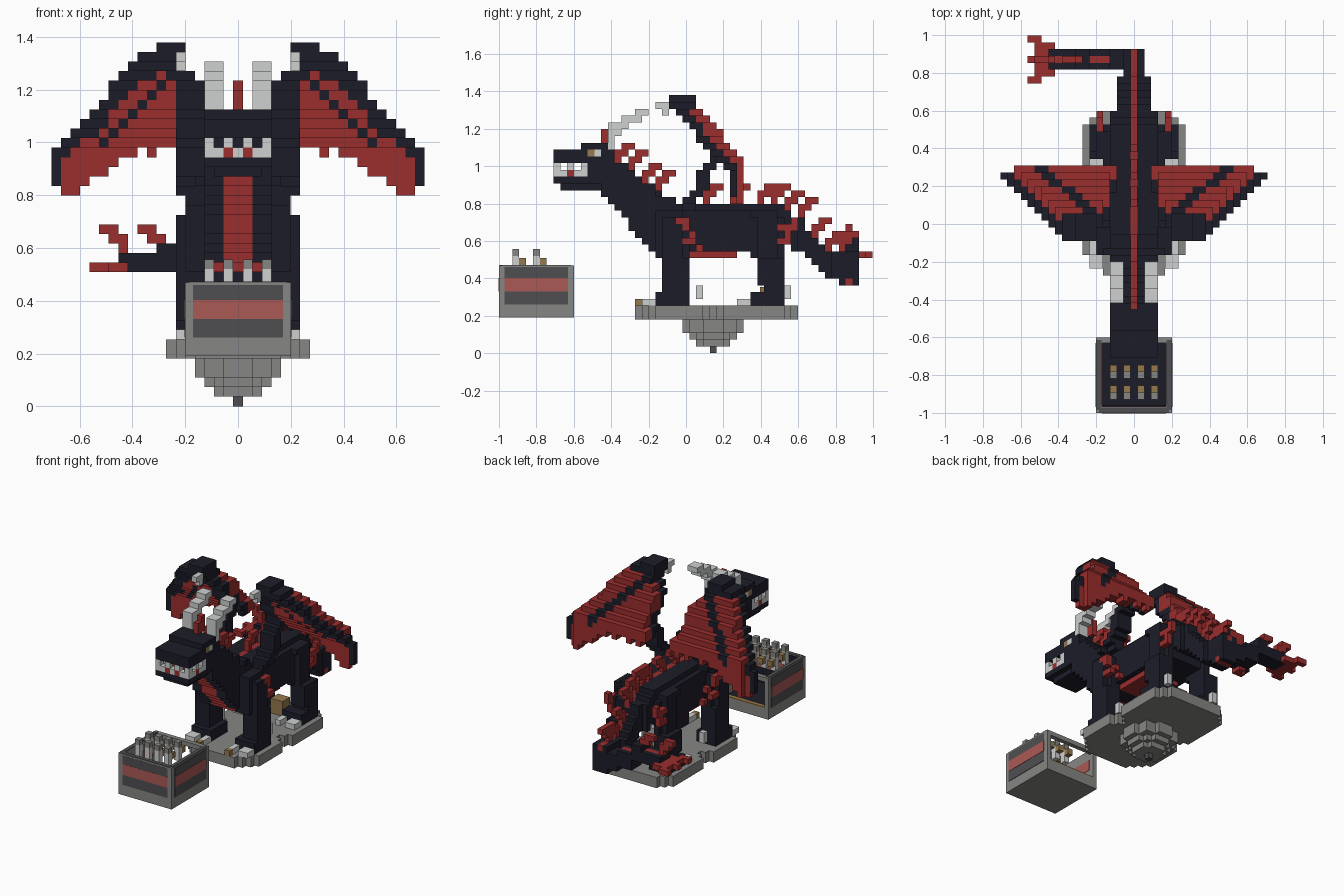
import bpy, math

cube = bpy.data.objects.get("Cube")
if cube:
    bpy.data.objects.remove(cube)

V = 0.0363  # edge of one block
COLOURS = {
    "midnight": (0.012, 0.012, 0.022), "red": (0.33, 0.027, 0.027),
    "bone": (0.62, 0.63, 0.63), "stone": (0.24, 0.24, 0.23),
    "dark_stone": (0.078, 0.078, 0.083), "gold": (0.30, 0.19, 0.075),
    "faded_red": (0.40, 0.10, 0.09),
}
NAMES = list(COLOURS)
MATS = []
for name, rgb in COLOURS.items():
    m = bpy.data.materials.new(name)
    m.use_nodes = True
    m.diffuse_color = (*rgb, 1)
    m.node_tree.nodes["Principled BSDF"].inputs["Base Color"].default_value = (*rgb, 1)
    MATS.append(m)


def finish(name, verts, faces, mats):
    mesh = bpy.data.meshes.new(name)
    mesh.from_pydata(verts, [], faces)
    for m in MATS:
        mesh.materials.append(m)
    for p, i in zip(mesh.polygons, mats):
        p.material_index = i
    obj = bpy.data.objects.new(name, mesh)
    bpy.context.collection.objects.link(obj)


# Corner pattern of a block side: axis a, sign s
def side(cell, a, s):
    b, c = (a + 1) % 3, (a + 2) % 3
    ring = [(0, 0), (1, 0), (1, 1), (0, 1)]
    out = []
    for p, q in (ring if s > 0 else ring[::-1]):
        v = list(cell)
        v[a] += 1 if s > 0 else 0
        v[b] += p
        v[c] += q
        out.append(tuple(v))
    return out


# Skin a dictionary of cells with outer faces only
def build(name, cells):
    index, faces, mats = {}, [], []
    for cell, col in cells.items():
        for a in range(3):
            for s in (1, -1):
                n = list(cell)
                n[a] += s
                if tuple(n) not in cells:
                    faces.append([index.setdefault(v, len(index)) for v in side(cell, a, s)])
                    mats.append(NAMES.index(col))
    verts = [((x - 0.5) * V, (y - 0.5) * V, z * V) for x, y, z in index]
    finish(name, verts, faces, mats)


def fill(cells, xs, ys, zs, col="midnight"):
    for x in range(xs[0], xs[1] + 1):
        for y in range(ys[0], ys[1] + 1):
            for z in range(zs[0], zs[1] + 1):
                cells[x, y, z] = col


def mirror(cells):
    for (x, y, z), col in list(cells.items()):
        cells[-x, y, z] = col


def slab(name, size, loc, col):
    x, y, z = (s / 2 for s in size)
    vs = [(loc[0] + i * x, loc[1] + j * y, loc[2] + k * z)
          for i in (-1, 1) for j in (-1, 1) for k in (-1, 1)]
    fs = [(0, 1, 3, 2), (4, 6, 7, 5), (0, 4, 5, 1), (2, 3, 7, 6), (0, 2, 6, 4), (1, 5, 7, 3)]
    finish(name, vs, fs, [NAMES.index(col)] * 6)


# Body, neck and tail
body = {}
neck_back = {27: -9, 26: -8, 25: -7, 24: -5, 23: -4, 22: -2}
for z in range(14, 28):
    front = round(-12 + (23 - z) * 0.9) if z < 24 else -12
    for y in range(front, neck_back.get(z, 13 if z > 14 else 0) + 1):
        w = 3 if y < -4 or z in (14, 21, 22) else 4
        fill(body, (-w, w), (y, y), (z, z))
        if z < 24 and y <= front + 1:
            s = 2 if z == 14 else 1
            fill(body, (-s, s), (y, y), (z, z), "red")
fill(body, (-3, 3), (1, 7), (14, 14), "red")
for y in range(14, 26):
    low = max(10, round(17 - (y - 14) * 0.8))
    w = 3 if y < 17 else 2 if y < 22 else 1
    fill(body, (-w, w), (y, y), (low, max(14, low + 4 - (y > 17))))
for x in range(-12, 0):  # sideways end of the tail
    low = 11 if x > -4 else 12 if x > -7 else 14
    fill(body, (x, x), (23, 25), (low, low + (2 if x > -9 else 1)))
    if -12 < x < -8 or -7 < x < -3:
        body[x, 24, low + (2 if x > -9 else 1)] = "red"
fill(body, (-1, 1), (24, 24), (10, 10), "red")
tops = {}
for (x, y, z) in body:
    if x == 0:
        tops[y] = max(tops.get(y, 0), z)
for y, z in tops.items():
    if y > -12:
        body[0, y, z] = "red"
build("body_and_tail", body)

# Hooked spines along the back and on the tail end
spines = {}
for y in (-10, -8, -6, -4, 3, 7, 11, 13, 15, 17, 19, 21, 23):
    for dy, dz in ((0, 1), (0, 2), (1, 2), (1, 3), (2, 3)):
        spines[0, y + dy, tops[y] + dz] = "red"
fill(spines, (0, 0), (-12, -11), (31, 32), "red")
spines[0, -11, 33] = "red"
for x in (-8, -12):
    for dx, z in ((0, 16), (0, 17), (-1, 17), (-1, 18), (-2, 18)):
        fill(spines, (x + dx, x + dx), (24, 24), (z, z), "red")
build("back_spines", spines)

# Forked tail fin
fin = {}
for s in (-1, 1):
    for x, lo, hi in ((-13, 0, 2), (-14, 1, 2), (-14, 3, 3), (-15, 3, 3), (-12, 2, 2)):
        for d in range(lo, hi + 1):
            fin[x, 24 + s * d, 14] = "red"
fill(fin, (-15, -13), (24, 24), (14, 14), "red")
fill(fin, (-15, -14), (27, 27), (14, 14), "red")
build("tail_fin", fin)

# Head with jaws, teeth, tongue and eyes
head = {}
fill(head, (-3, 3), (-19, -11), (28, 29))
fill(head, (-3, 3), (-15, -12), (30, 30))
fill(head, (-3, 3), (-14, -10), (26, 27))
fill(head, (-3, 3), (-19, -10), (25, 25))
fill(head, (-2, 2), (-18, -10), (24, 24))
fill(head, (-1, 1), (-18, -15), (26, 26), "red")
for y in range(-19, -14):
    for x in (-3, 3):
        head[x, y, 26] = "red" if y == -17 else "bone"
        if y % 2:
            head[x, y, 27] = "bone"
for x in range(-3, 4):
    head[x, -19, 26] = "red" if abs(x) == 1 else "bone"
    if x % 2:
        head[x, -19, 27] = "bone"
for x in (-3, 3):
    head[x, -14, 29] = "gold"
    head[x, -13, 29] = "bone"
build("head", head)

# Curved horns
horns = {}
for y, lo, hi in ((-11, 30, 33), (-10, 32, 33), (-9, 33, 34), (-8, 34, 34), (-7, 34, 35), (-6, 35, 35)):
    fill(horns, (2, 3), (y, y), (lo, hi), "bone")
mirror(horns)
build("horns", horns)


# Legs with toes, heel claws and red scales on the outer side
def legs(name, y, back, scales):
    c = {}
    fill(c, (4, 5 - back), (y - 4, y), (14, 19))
    fill(c, (4, 6 - back), (y - 3, y - 1), (14, 19))
    fill(c, (4, 5), (y - 4, y - 1), (20, 20))
    fill(c, (4, 6), (y - 3, y), (10, 13))
    fill(c, (4, 6), (y - 2 - (not back), y), (9, 9))
    fill(c, (3, 6), (y - 4, y), (7, 8))
    for x in (3, 5, 6):
        fill(c, (x, x), (y - 6, y - 5), (7, 7), "bone")
    if not back:
        c[3, y - 7, 7] = "gold"
    fill(c, (5, 5), (y + 2 - back, y + 2 - back), (8, 9), "bone")
    for sy, sz in scales:
        c[6 - back, sy, sz] = "red"
    mirror(c)
    build(name, c)


legs("front_legs", 0, 0, ((-1, 19), (0, 19), (0, 18), (0, 16), (1, 16)))
legs("hind_legs", 14, 1, ((14, 16), (14, 18)))

# Red flank scales and thigh spikes
scales = {}
for y, z in ((1, 17), (2, 15), (15, 17), (15, 18), (16, 18), (16, 19), (15, 16)):
    scales[5, y, z] = "red"
mirror(scales)
build("side_scales", scales)

# Wings: a sloping membrane, dark leading edge, finger bone and arm
wing = {}
upper = (28, 33, 34, 37, 37, 37, 36, 36, 35, 34, 33, 31, 30, 29, 28, 27, 26)
lower = (27, 26, 27, 26, 27, 27, 26, 27, 26, 26, 25, 24, 24, 23, 22, 22, 23)
for i, (hi, lo) in enumerate(zip(upper, lower)):
    x = i + 3
    for z in range(lo, hi + 1):
        y = min(7, round(-2.5 + (37 - z) * 0.83))
        bone = x + z == 41 and x < 15
        edge = x == 19 or z > hi - (3 if x < 16 else 2)
        wing[x, y, z] = "midnight" if edge or bone or x < 7 else "red"
        for b in range(y + 1, min(7 if x > 17 else 8, y + 3) + 1):
            rim = b == y + 1 and z == hi
            strut = x < 15 and x + z in (41, 42)
            wing[x, b, z] = "midnight" if z > 35 or strut or rim or x == 19 else "red"
for z in range(21, 31):
    y = round((z - 21) * 0.5)
    fill(wing, (4, 6 if z > 21 else 5), (y, y + 1), (z, z))
fill(wing, (6, 8), (-2, 0), (36, 37))
fill(wing, (6, 6), (-4, -3), (36, 36), "bone")
fill(wing, (6, 6), (-3, -3), (35, 35), "bone")
mirror(wing)
build("wings", wing)

# Floating stone base: two joined octagons over a stepped point
base = {}
for x in range(-7, 8):
    for y in range(-7, 17):
        hind = abs(y - 10) < 7 and abs(x) + abs(y - 10) < 12
        fore = abs(y + 1) < 7 and abs(x) + abs(y + 1) < 11
        if hind or fore:
            fill(base, (x, x), (y, y), (5, 6), "stone")
for z, r in enumerate((0, 2, 3, 4, 4)):
    for x in range(-r, r + 1):
        for y in range(-r, r + 1):
            if math.hypot(x, y) < r + 0.4:
                base[x, y + 4, z] = "stone" if z else "dark_stone"
build("stone_base", base)
slab("gold_block", (0.09, 0.08, 0.1), (0.015, 0.435, 0.304), "gold")

# Crate in front: floor, walls, open back with a frame
slab("crate_floor", (0.4, 0.4, 0.03), (0, -0.8, 0.205), "stone")
slab("crate_lining", (0.34, 0.34, 0.008), (0, -0.8, 0.224), "midnight")
slab("crate_front", (0.4, 0.03, 0.25), (0, -0.985, 0.345), "stone")
slab("crate_front_lining", (0.34, 0.008, 0.24), (0, -0.966, 0.345), "midnight")
slab("crate_front_lining_stripe", (0.33, 0.004, 0.072), (0, -0.961, 0.366), "faded_red")
slab("crate_back_sill", (0.34, 0.03, 0.04), (0, -0.615, 0.24), "stone")
slab("crate_sill_trim", (0.34, 0.03, 0.008), (0, -0.615, 0.264), "gold")
slab("crate_back_rail", (0.34, 0.03, 0.03), (0, -0.615, 0.455), "stone")
for s, label in ((1, "left"), (-1, "right")):
    slab("crate_wall_" + label, (0.03, 0.37, 0.25), (s * 0.185, -0.785, 0.345), "stone")
    slab("crate_panel_" + label, (0.004, 0.34, 0.2), (s * 0.201, -0.8, 0.36), "dark_stone")
    slab("crate_stripe_" + label, (0.006, 0.34, 0.072), (s * 0.202, -0.8, 0.366), "faded_red")
    slab("crate_inner_stripe_" + label, (0.004, 0.33, 0.072), (s * 0.1695, -0.8, 0.366), "faded_red")
    slab("crate_rim_" + label, (0.026, 0.37, 0.004), (s * 0.185, -0.8, 0.471), "dark_stone")
slab("crate_panel_front", (0.34, 0.004, 0.2), (0, -0.999, 0.36), "dark_stone")
slab("crate_stripe_front", (0.34, 0.004, 0.072), (0, -1.0, 0.366), "faded_red")
slab("crate_rim_front", (0.37, 0.026, 0.004), (0, -0.985, 0.471), "dark_stone")

# Two rows of pegs in the crate
for y in (-0.91, -0.80):
    for i in (-3, -1, 1, 3):
        slab("crate_peg", (V, V, 0.09), (i * V, y, 0.475), "bone")
        slab("crate_peg_cap", (V, V, V), (i * V, y, 0.538), "stone")
        slab("crate_peg_back", (V, V, 0.04), (i * V, y + V, 0.49), "gold")
